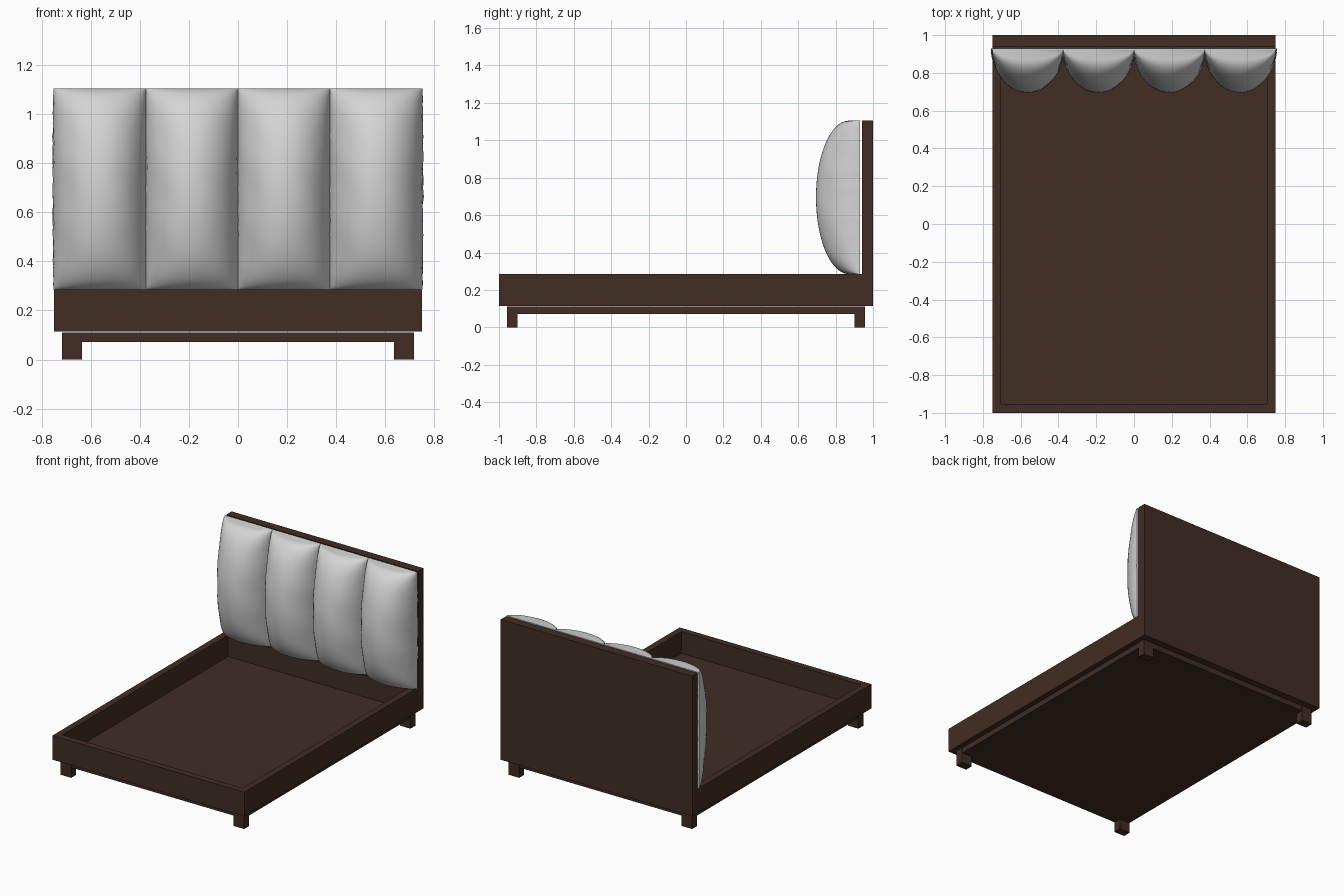
import bpy, bmesh, math, random

if "Cube" in bpy.data.objects:
    bpy.data.objects.remove(bpy.data.objects["Cube"])

random.seed(4)


def material(name, rgb):
    m = bpy.data.materials.new(name)
    m.diffuse_color = (*rgb, 1)
    m.use_nodes = True
    m.node_tree.nodes["Principled BSDF"].inputs["Base Color"].default_value = m.diffuse_color
    return m


wood = material("dark_brown_wood", (0.052, 0.026, 0.017))
fabric = material("light_grey_fabric", (0.66, 0.66, 0.66))


def finish(bm, name, mat):
    bmesh.ops.recalc_face_normals(bm, faces=bm.faces)
    me = bpy.data.meshes.new(name)
    bm.to_mesh(me)
    bm.free()
    me.materials.append(mat)
    ob = bpy.data.objects.new(name, me)
    bpy.context.collection.objects.link(ob)
    return ob


def add_box(bm, lo, hi):
    vs = bmesh.ops.create_cube(bm, size=1)["verts"]
    for v in vs:
        v.co = [lo[i] if v.co[i] < 0 else hi[i] for i in range(3)]
    return vs


def box(name, lo, hi):
    bm = bmesh.new()
    add_box(bm, lo, hi)
    return finish(bm, name, wood)


# Bed tray: a slab whose top is inset and pushed down to leave the rails
bm = bmesh.new()
add_box(bm, (-0.75, -1, 0.114), (0.75, 0.94, 0.285))
top = max(bm.faces, key=lambda f: f.calc_center_median().z)
bmesh.ops.inset_region(bm, faces=[top], thickness=0.065)
inner = bmesh.ops.extrude_face_region(bm, geom=[top])
for v in [g for g in inner["geom"] if isinstance(g, bmesh.types.BMVert)]:
    v.co.z = 0.132
if top.is_valid:
    bmesh.ops.delete(bm, geom=[top], context="FACES_ONLY")
finish(bm, "bed_frame", wood)

# Headboard panel
box("headboard", (-0.75, 0.94, 0.114), (0.75, 1, 1.105))

# Recessed plinth and four legs
box("plinth", (-0.715, -0.955, 0.072), (0.715, 0.955, 0.111))
for sx, side in ((-1, "left"), (1, "right")):
    for sy, end in ((-1, "front"), (1, "back")):
        xs = sorted((sx * 0.635, sx * 0.718))
        ys = sorted((sy * 0.9, sy * 0.957))
        box(f"{end}_{side}_leg", (xs[0], ys[0], 0), (xs[1], ys[1], 0.111))


# Headboard cushions: half-ellipse sections that swell in mid height,
# with small puckers along both side seams
def cushion(name, cx):
    rows, cols, back = 40, 28, 0.93
    bm = bmesh.new()
    grid = []
    ph = random.uniform(0, 6)
    for r in range(rows + 1):
        t = -math.cos(math.pi * r / rows)
        z = 0.695 + 0.41 * t
        depth = 0.06 + 0.175 * math.sqrt(max(0, 1 - t * t))
        fade = 1 - t ** 4
        row = []
        for c in range(cols + 1):
            a = math.pi * c / cols
            u = math.cos(a)
            seam = abs(u) ** 6 * fade
            pucker = seam * (0.004 * math.sin(62 * z + ph * u) + random.uniform(-0.002, 0.002))
            x = cx + 0.19 * u + math.copysign(pucker, u)
            dent = 0.006 * fade * abs(u) ** 2 * math.sin(25 * z + 4 * u) * math.sin(a)
            y = back - depth * math.sin(a) + dent
            row.append(bm.verts.new((x, y, z)))
        grid.append(row)
    for r in range(rows):
        for c in range(cols):
            bm.faces.new((grid[r][c], grid[r][c + 1], grid[r + 1][c + 1], grid[r + 1][c]))
        bm.faces.new((grid[r][cols], grid[r][0], grid[r + 1][0], grid[r + 1][cols]))
    bm.faces.new(grid[0])
    bm.faces.new(grid[-1])
    ob = finish(bm, name, fabric)
    bpy.ops.object.select_all(action="DESELECT")
    ob.select_set(True)
    bpy.context.view_layer.objects.active = ob
    bpy.ops.object.shade_smooth_by_angle(angle=math.radians(45))


for i in range(4):
    cushion(f"headboard_cushion_{i + 1}", -0.5625 + 0.375 * i)
